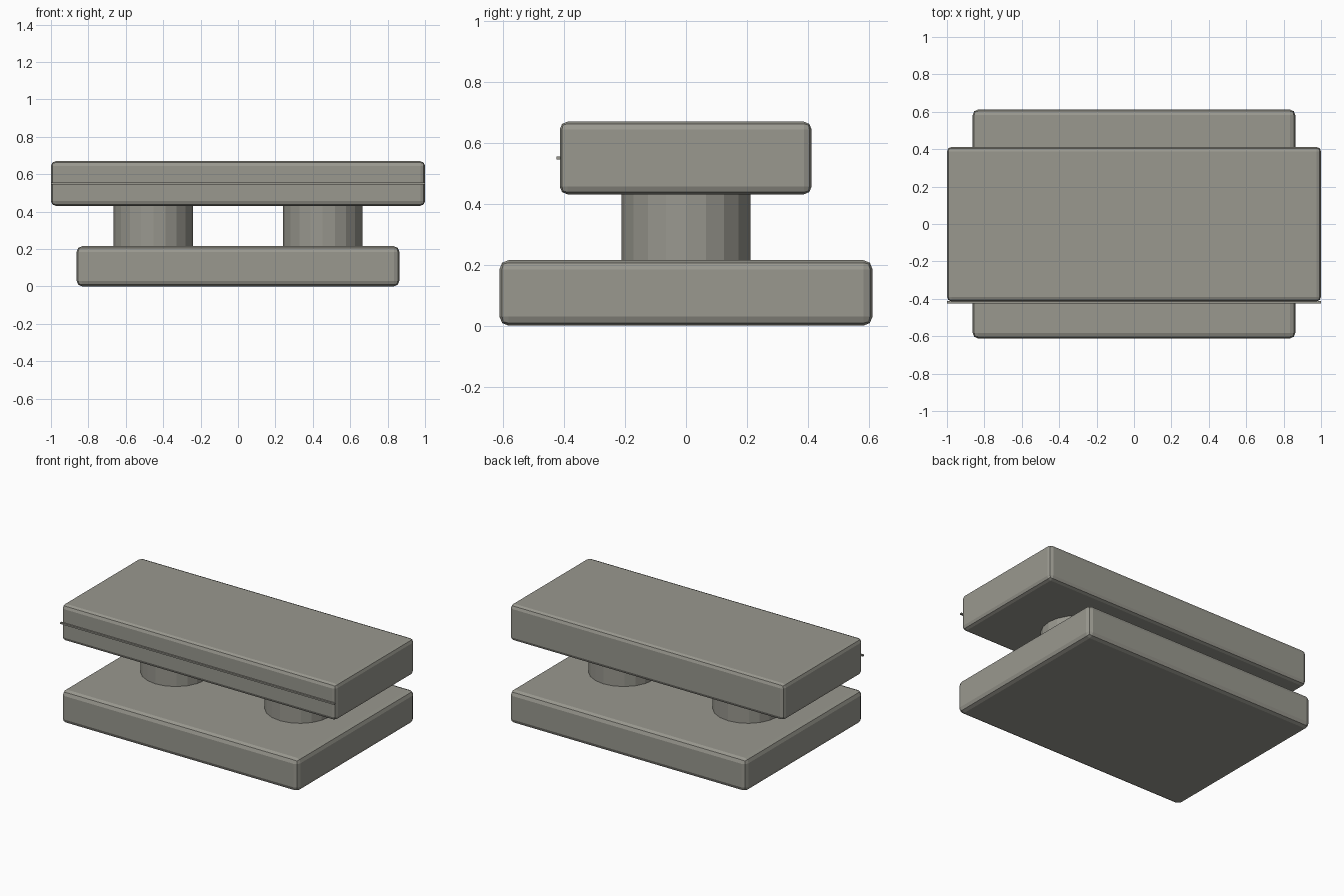
import bpy

if "Cube" in bpy.data.objects:
    bpy.data.objects.remove(bpy.data.objects["Cube"])

stone = bpy.data.materials.new("warm_grey_stone")
stone.diffuse_color = (0.32, 0.315, 0.275, 1)
stone.use_nodes = True
stone.node_tree.nodes["Principled BSDF"].inputs["Base Color"].default_value = stone.diffuse_color


def box(name, center, size, bevel=0.0):
    bpy.ops.mesh.primitive_cube_add(size=1, location=center)
    ob = bpy.context.object
    ob.name = name
    ob.scale = size
    bpy.ops.object.transform_apply(location=False, rotation=False, scale=True)
    if bevel:
        mod = ob.modifiers.new("rounded_edges", 'BEVEL')
        mod.width = bevel
        mod.segments = 2
    ob.data.materials.append(stone)
    return ob


# Wide base slab and long top slab
box("base_slab", (0, 0, 0.1075), (1.726, 1.224, 0.215), 0.03)
box("top_slab", (0, -0.001, 0.55), (2.0, 0.826, 0.238), 0.025)

# Thin trim line along the front of the top slab
box("front_trim", (0, -0.418, 0.55), (2.0, 0.012, 0.01))

# Two round pillars between the slabs
for side, label in ((-1, "left"), (1, "right")):
    bpy.ops.mesh.primitive_cylinder_add(
        vertices=20, radius=0.212, depth=0.26, location=(side * 0.453, 0, 0.325))
    pillar = bpy.context.object
    pillar.name = label + "_pillar"
    pillar.data.materials.append(stone)
